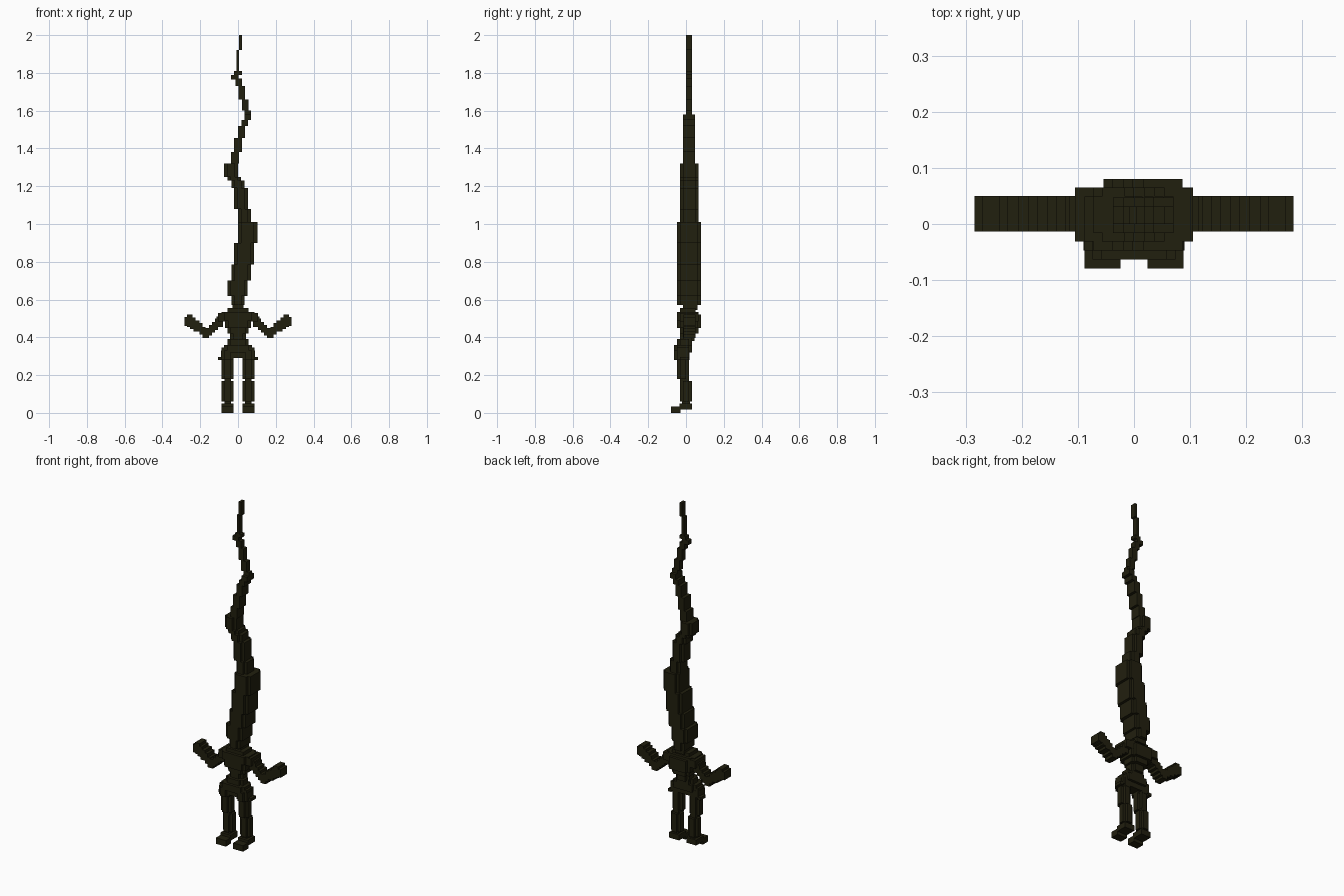
import bpy
import bmesh
from mathutils import Matrix, Vector

cube = bpy.data.objects.get("Cube")
if cube:
    bpy.data.objects.remove(cube, do_unlink=True)

olive = bpy.data.materials.new("dark olive")
olive.use_nodes = True
colour = (0.0155, 0.014, 0.0045, 1)
olive.diffuse_color = colour
bsdf = olive.node_tree.nodes["Principled BSDF"]
bsdf.inputs["Base Color"].default_value = colour
bsdf.inputs["Roughness"].default_value = 0.9

STEP = 0.016  # block size


def blocks(name, boxes, mirror=False):
    """One object from boxes given as (x0, x1, y0, y1, z0, z1)."""
    bm = bmesh.new()
    for x0, x1, y0, y1, z0, z1 in boxes:
        size = Vector((x1 - x0, y1 - y0, z1 - z0))
        mid = Vector((x0 + x1, y0 + y1, z0 + z1)) / 2
        bmesh.ops.create_cube(bm, size=1, matrix=Matrix.Translation(mid) @ Matrix.Diagonal(size).to_4x4())
    mesh = bpy.data.meshes.new(name)
    bm.to_mesh(mesh)
    bm.free()
    mesh.materials.append(olive)
    ob = bpy.data.objects.new(name, mesh)
    bpy.context.collection.objects.link(ob)
    if mirror:
        ob.modifiers.new("Mirror", "MIRROR").use_mirror_merge = False
    return ob


def notched(x0, x1, y0, y1, z0, z1):
    """A box with its four upright corners stepped in by one block."""
    return [(x0 + STEP, x1 - STEP, y0, y1, z0, z1),
            (x0, x1, y0 + STEP, y1 - STEP, z0, z1)]


# Winding tall head: x0, x1, z0, z1 for each level, bottom to top
lower = [(-.035, .035, .57, .63), (-.055, .05, .62, .70), (-.035, .07, .70, .785),
         (-.02, .086, .785, .90), (0, .102, .90, 1.01)]
middle = [(0, .07, 1.01, 1.08), (-.02, .053, 1.08, 1.19), (-.035, .035, 1.19, 1.23),
          (-.055, .015, 1.23, 1.25), (-.073, 0, 1.25, 1.32)]
upper = [(-.037, .005, 1.32, 1.38), (-.02, .02, 1.38, 1.455), (0, .036, 1.455, 1.52),
         (.018, .053, 1.52, 1.55), (.035, .07, 1.55, 1.58)]
top = [(.035, .07, 1.58, 1.60), (.02, .055, 1.60, 1.66), (.003, .036, 1.66, 1.73),
       (-.012, .02, 1.73, 1.77), (-.037, .003, 1.765, 1.79), (-.02, .02, 1.79, 1.81),
       (-.008, .006, 1.80, 1.92), (.004, .02, 1.92, 2.0)]

blocks("head_lower", [b for x0, x1, z0, z1 in lower for b in notched(x0, x1, -.047, .08, z0, z1)])
blocks("head_middle", [b for x0, x1, z0, z1 in middle for b in notched(x0, x1, -.031, .065, z0, z1)])
blocks("head_upper", [(x0, x1, -.016, .047, z0, z1) for x0, x1, z0, z1 in upper])
blocks("head_tip", [(x0, x1, 0, .031, z0, z1) for x0, x1, z0, z1 in top])

# Neck and torso
blocks("neck", [(-.03, .03, -.016, .06, .545, .575)])
torso = [(-.055, .055, -.031, .05, .53, .555)]
for x, y0, y1, z0, z1 in [(.088, -.047, .065, .49, .535), (.07, -.047, .08, .45, .52),
                          (.055, -.031, .065, .42, .46), (.042, -.031, .045, .38, .43),
                          (.055, -.047, .031, .345, .39)]:
    torso += notched(-x, x, y0, y1, z0, z1)
blocks("torso", torso)

# Hips and belt
blocks("hips", notched(-.075, .075, -.063, .031, .32, .36) + [(-.088, .088, -.047, .016, .29, .345)])
blocks("belt_ends", [(.085, .105, -.031, .016, .28, .297)], mirror=True)

# Arms: each step is x0, x1, z0, z1
blocks("shoulders", [(.06, .105, -.031, .065, .485, .53), (.08, .115, -.013, .05, .455, .51)], mirror=True)
arm = [(.105, .122, .44, .50), (.122, .138, .425, .48), (.138, .154, .41, .465),
       (.154, .172, .397, .45), (.172, .188, .397, .455), (.188, .205, .415, .475)]
blocks("arms", [(x0, x1, -.013, .05, z0, z1) for x0, x1, z0, z1 in arm], mirror=True)
hand = [(.205, .235, .43, .49), (.225, .255, .445, .505), (.24, .27, .455, .52), (.265, .284, .46, .507)]
blocks("hands", [(x0, x1, -.013, .05, z0, z1) for x0, x1, z0, z1 in hand], mirror=True)

# Legs
blocks("thighs", notched(.024, .09, -.063, .018, .28, .33) + notched(.024, .088, -.047, .016, .18, .29),
       mirror=True)
blocks("knees", [(.036, .072, -.031, .016, .16, .185)], mirror=True)
blocks("shins", notched(.024, .088, -.031, .031, .06, .168), mirror=True)
blocks("ankles", [(.036, .072, -.02, .02, .045, .065)], mirror=True)
blocks("feet", [(.024, .088, -.079, -.03, 0, .035), (.024, .088, -.035, .031, .018, .05)], mirror=True)
